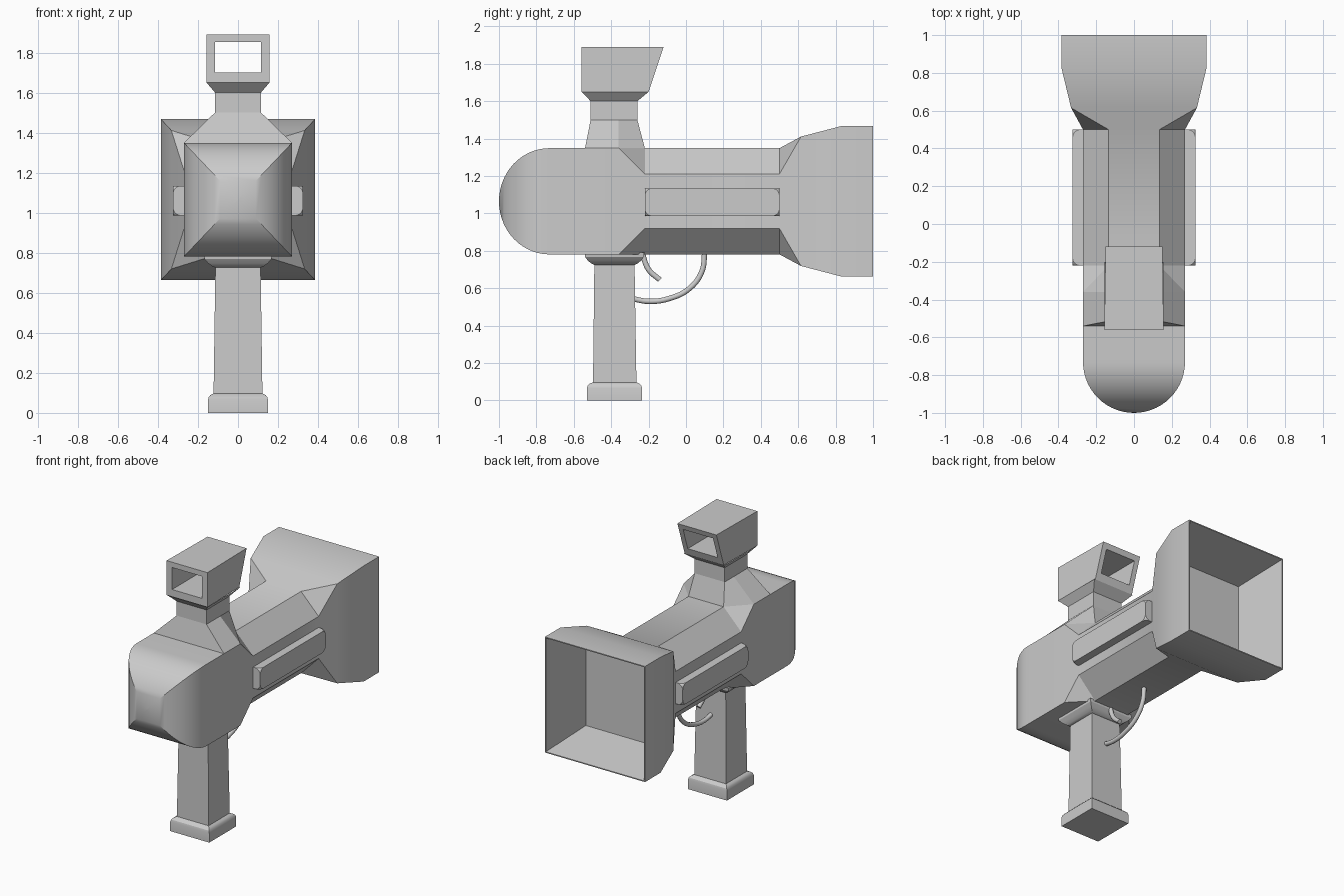
import bpy, bmesh, math

if "Cube" in bpy.data.objects:
    bpy.data.objects.remove(bpy.data.objects["Cube"])


def finish(name, bm, smooth=True):
    bmesh.ops.remove_doubles(bm, verts=bm.verts[:], dist=0.0005)
    bmesh.ops.recalc_face_normals(bm, faces=bm.faces[:])
    me = bpy.data.meshes.new(name)
    bm.to_mesh(me)
    bm.free()
    ob = bpy.data.objects.new(name, me)
    bpy.context.collection.objects.link(ob)
    if smooth:
        bpy.ops.object.select_all(action='DESELECT')
        ob.select_set(True)
        bpy.context.view_layer.objects.active = ob
        bpy.ops.object.shade_smooth_by_angle(angle=math.radians(30))
    return ob


def loft(name, rings, caps=True, wrap=False, smooth=True):
    """Skin a list of equally long point rings."""
    bm = bmesh.new()
    vs = [[bm.verts.new(p) for p in r] for r in rings]
    n = len(vs[0])
    pairs = list(zip(vs, vs[1:])) + ([(vs[-1], vs[0])] if wrap else [])
    # merged corners are written as near-coincident points, welded in finish()
    for a, b in pairs:
        for i in range(n):
            j = (i + 1) % n
            bm.faces.new((a[i], a[j], b[j], b[i]))
    if caps and not wrap:
        bm.faces.new(vs[0])
        bm.faces.new(vs[-1])
    return finish(name, bm, smooth)


ZC = 1.065  # barrel axis height


def section(y, w, h, cx=0.0, cz=0.0):
    """Eight-point rectangle around the barrel axis with corners cut by cx, cz."""
    q = [(w, h - cz), (w - cx, h)]
    pts = q + [(-x, z) for x, z in reversed(q)]
    pts += [(-x, -z) for x, z in pts]
    return [(x, y, ZC + z) for x, z in pts]


def rect(z, x, y0, y1):
    return [(-x, y0, z), (x, y0, z), (x, y1, z), (-x, y1, z)]


# Barrel: rounded nose, square front, octagonal middle, hollow square hood
rings = []
N = 14
for i in range(N + 1):
    t = math.pi / 2 * (1 - i / N)
    c = max(math.cos(t), 0.004)
    rings.append(section(-0.73 - 0.27 * math.sin(t), 0.27 * c, 0.284 * c))
rings += [section(-0.36, 0.27, 0.284),
          section(-0.22, 0.27, 0.284, 0.135, 0.138),
          section(0.50, 0.27, 0.284, 0.135, 0.138),
          section(0.615, 0.333, 0.346),
          section(0.83, 0.385, 0.402),
          section(1.00, 0.385, 0.402),
          section(1.00, 0.378, 0.395),
          section(0.64, 0.322, 0.335)]
loft("barrel", rings)

# Side rails with rounded outer corners
for s, side in ((1, "right"), (-1, "left")):
    bm = bmesh.new()
    bmesh.ops.create_cube(bm, size=1)
    for v in bm.verts:
        v.co = (s * (0.295 + v.co.x * 0.06), 0.14 + v.co.y * 0.72, 1.06 + v.co.z * 0.148)
    outer = [v for v in bm.verts if abs(v.co.x) > 0.3]
    bmesh.ops.bevel(bm, geom=outer, offset=0.04, segments=5, profile=0.5, affect='VERTICES')
    finish(side + "_rail", bm)


# Sight post rising from the barrel top
def post(z, x, xb, y0, ym, y1):
    return [(-x, y0, z), (x, y0, z), (x, ym, z), (xb, y1, z), (-xb, y1, z), (-x, ym, z)]


loft("sight_post", [post(1.349, 0.27, 0.135, -0.54, -0.36, -0.22),
                    post(1.50, 0.115, 0.115, -0.51, -0.36, -0.26),
                    post(1.60, 0.115, 0.115, -0.51, -0.36, -0.26),
                    post(1.65, 0.157, 0.157, -0.557, -0.36, -0.20)],
     caps=False, smooth=False)


# Sight head: open box with a slanted rear
def frame(x, z0, z1, rear):
    def depth(z):
        return -0.20 + (z - 1.65) / 3 if rear else -0.56
    return [(px, depth(z), z) for px, z in ((-x, z0), (x, z0), (x, z1), (-x, z1))]


loft("sight_head", [frame(0.157, 1.65, 1.89, False), frame(0.15, 1.65, 1.89, True),
                    frame(0.115, 1.70, 1.853, True), frame(0.115, 1.70, 1.853, False)],
     wrap=True, smooth=False)

# Grip with rounded collar and foot
loft("grip", [rect(0, 0.15, -0.53, -0.235), rect(0.065, 0.15, -0.53, -0.235),
              rect(0.08, 0.146, -0.526, -0.239), rect(0.09, 0.137, -0.515, -0.25),
              rect(0.097, 0.122, -0.497, -0.265), rect(0.725, 0.113, -0.49, -0.275)])
loft("grip_collar", [rect(0.725, 0.113, -0.49, -0.275), rect(0.733, 0.13, -0.507, -0.258),
                     rect(0.748, 0.15, -0.525, -0.24), rect(0.768, 0.167, -0.54, -0.225),
                     rect(0.79, 0.17, -0.542, -0.223)])


# Trigger and guard as bent round bars
def bar(name, pts, radius):
    cu = bpy.data.curves.new(name, 'CURVE')
    cu.dimensions = '3D'
    cu.bevel_depth = radius
    cu.bevel_resolution = 3
    cu.resolution_u = 6
    cu.use_fill_caps = True
    sp = cu.splines.new('BEZIER')
    sp.bezier_points.add(len(pts) - 1)
    for b, (y, z) in zip(sp.bezier_points, pts):
        b.co = (0, y, z)
        b.handle_left_type = b.handle_right_type = 'AUTO'
    bpy.context.collection.objects.link(bpy.data.objects.new(name, cu))


bar("trigger", [(-0.235, 0.79), (-0.20, 0.70), (-0.14, 0.645)], 0.015)
bar("trigger_guard", [(0.10, 0.79), (0.085, 0.69), (0.02, 0.60), (-0.09, 0.545),
                      (-0.20, 0.53), (-0.29, 0.545)], 0.015)
